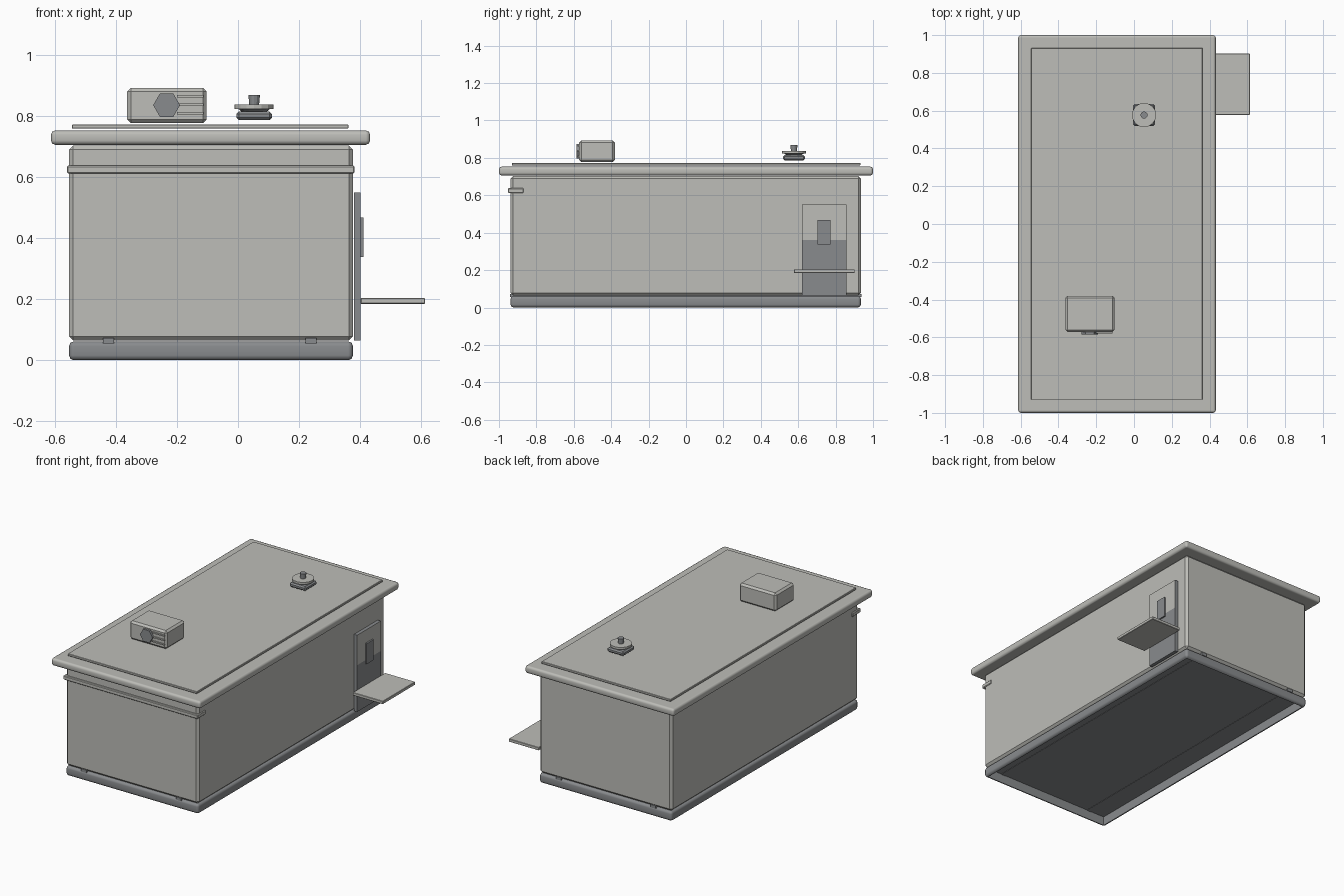
import bpy
import bmesh
from mathutils import Matrix, Vector

cube = bpy.data.objects.get("Cube")
if cube:
    bpy.data.objects.remove(cube, do_unlink=True)


def make_material(name, rgb):
    mat = bpy.data.materials.new(name)
    mat.use_nodes = True
    mat.diffuse_color = (*rgb, 1)
    mat.node_tree.nodes["Principled BSDF"].inputs["Base Color"].default_value = (*rgb, 1)
    return mat


light = make_material("warm light grey", (0.51, 0.51, 0.48))
dark = make_material("slate grey", (0.25, 0.26, 0.27))


def finish(name, bm, *mats, smooth=False):
    bmesh.ops.recalc_face_normals(bm, faces=bm.faces)
    mesh = bpy.data.meshes.new(name)
    bm.to_mesh(mesh)
    bm.free()
    for mat in mats:
        mesh.materials.append(mat)
    obj = bpy.data.objects.new(name, mesh)
    bpy.context.collection.objects.link(obj)
    if smooth:
        mesh.shade_smooth()
        mesh.set_sharp_from_angle(angle=0.9)
        weighted = obj.modifiers.new("weighted normals", 'WEIGHTED_NORMAL')
        weighted.keep_sharp = True


def box_mesh(x, y, z, bevel=0, segments=1):
    """Chamfered box spanning the given (min, max) ranges."""
    bm = bmesh.new()
    bmesh.ops.create_cube(bm, size=1)
    for v in bm.verts:
        v.co = Vector([r[0] if c < 0 else r[1] for c, r in zip(v.co, (x, y, z))])
    if bevel:
        bmesh.ops.bevel(bm, geom=bm.edges[:], offset=bevel, segments=segments,
                        profile=0.5, affect='EDGES')
    return bm


def box(name, x, y, z, mat, bevel=0):
    finish(name, box_mesh(x, y, z, bevel), mat)


def cylinder(name, centre, r1, r2, depth, sides, mat, rot=Matrix()):
    bm = bmesh.new()
    bmesh.ops.create_cone(bm, cap_ends=True, segments=sides, radius1=r1, radius2=r2,
                          depth=depth, matrix=Matrix.Translation(centre) @ rot)
    finish(name, bm, mat)


wall_x, wall_y = (-0.554, 0.377), (-0.938, 0.935)

# Foundation, hollow underneath
bm = box_mesh(wall_x, wall_y, (0, 0.062), 0.016, 2)
bottom = min(bm.faces, key=lambda f: f.calc_center_median().z)
bmesh.ops.inset_region(bm, faces=[bottom], thickness=0.002)
recess = bmesh.ops.extrude_discrete_faces(bm, faces=[bottom])["faces"][0]
bmesh.ops.translate(bm, vec=(0, 0, 0.057), verts=recess.verts)
finish("foundation", bm, dark, smooth=True)

# Skids between foundation and walls
for side, x in (("right", -0.425), ("left", 0.24)):
    box(f"{side}_skid", (x - 0.018, x + 0.018), (-0.94, 0.937), (0.055, 0.073), dark)

# Main building
box("walls", wall_x, wall_y, (0.064, 0.704), light, 0.014)
box("front_trim", (-0.561, 0.382), (-0.952, -0.868), (0.612, 0.638), light, 0.004)

# Roof
finish("roof_slab", box_mesh((-0.613, 0.433), (-1, 1), (0.706, 0.753), 0.014, 2),
       light, smooth=True)
box("roof_panel", (-0.544, 0.362), (-0.93, 0.932), (0.759, 0.773), light, 0.002)

# Side door, with its upper outer face in the wall colour
bm = box_mesh((0.38, 0.402), (0.621, 0.859), (0.064, 0.55))
bmesh.ops.bisect_plane(bm, geom=bm.verts[:] + bm.edges[:] + bm.faces[:],
                       plane_co=(0, 0, 0.36), plane_no=(0, 0, 1))
bm.normal_update()
for face in bm.faces:
    if abs(face.normal.x) > 0.9 and face.calc_center_median().z > 0.36:
        face.material_index = 1
finish("door", bm, dark, light)
box("door_window", (0.398, 0.412), (0.702, 0.772), (0.338, 0.468), dark)
box("door_landing", (0.402, 0.613), (0.577, 0.902), (0.185, 0.204), light, 0.002)

# Rooftop cooling unit
box("cooling_unit", (-0.363, -0.103), (-0.572, -0.38), (0.777, 0.893), light, 0.012)
cylinder("cooling_fan", (-0.234, -0.578, 0.836), 0.044, 0.044, 0.016, 6, dark,
         Matrix.Rotation(1.5708, 4, 'X') @ Matrix.Rotation(1.5708, 4, 'Z'))
for i in range(3):
    z = 0.805 + i * 0.028
    box(f"cooling_louver_{i + 1}", (-0.2, -0.113), (-0.579, -0.571),
        (z, z + 0.008), light)

# Rooftop vent
vx, vy = 0.053, 0.577
box("vent_base", (vx - 0.058, vx + 0.058), (vy - 0.058, vy + 0.058),
    (0.787, 0.815), dark, 0.008)
cylinder("vent_neck", (vx, vy, 0.82), 0.04, 0.055, 0.012, 16, dark)
cylinder("vent_cap", (vx, vy, 0.831), 0.064, 0.064, 0.014, 16, light)
cylinder("vent_stub", (vx, vy, 0.853), 0.016, 0.019, 0.034, 12, dark)
